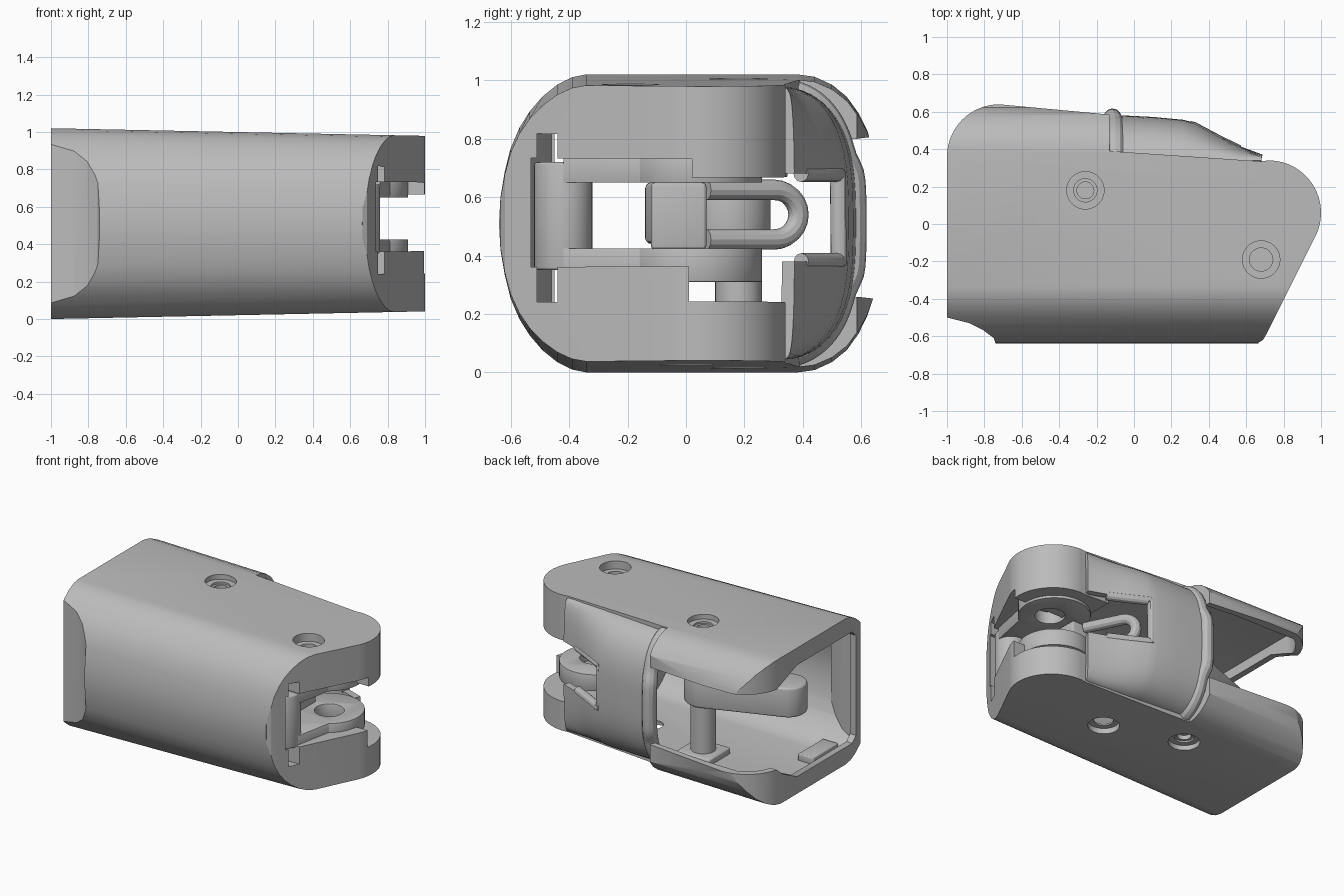
import bpy, bmesh, math
from mathutils import Vector

if "Cube" in bpy.data.objects:
    bpy.data.objects.remove(bpy.data.objects["Cube"])

grey = bpy.data.materials.new("plain_grey")
grey.diffuse_color = (0.5, 0.5, 0.5, 1)
grey.use_nodes = True
grey.node_tree.nodes["Principled BSDF"].inputs["Base Color"].default_value = grey.diffuse_color


def make(name, bm):
    bmesh.ops.recalc_face_normals(bm, faces=bm.faces)
    me = bpy.data.meshes.new(name)
    bm.to_mesh(me)
    bm.free()
    ob = bpy.data.objects.new(name, me)
    bpy.context.collection.objects.link(ob)
    me.materials.append(grey)
    return ob


def prism(name, pts, lo, hi, axis="z"):
    """Extrude a 2D outline: (x, y) along z, or (y, z) along x."""
    bm = bmesh.new()
    put = (lambda p, t: (p[0], p[1], t)) if axis == "z" else (lambda p, t: (t, p[0], p[1]))
    a = [bm.verts.new(put(p, lo)) for p in pts]
    b = [bm.verts.new(put(p, hi)) for p in pts]
    bm.faces.new(a)
    bm.faces.new(b)
    n = len(pts)
    for i in range(n):
        j = (i + 1) % n
        bm.faces.new((a[i], a[j], b[j], b[i]))
    return make(name, bm)


def box(name, x, y, z):
    return prism(name, [(x[0], y[0]), (x[1], y[0]), (x[1], y[1]), (x[0], y[1])], *z)


def arc(c, r, a0, a1, n=16):
    return [(c[0] + r * math.cos(math.radians(a0 + (a1 - a0) * i / n)),
             c[1] + r * math.sin(math.radians(a0 + (a1 - a0) * i / n))) for i in range(n + 1)]


def cyl(name, c, r, z):
    return prism(name, arc(c, r, 0, 360, 40)[:-1], *z)


def bake(ob):
    bpy.context.view_layer.update()
    me = bpy.data.meshes.new_from_object(ob.evaluated_get(bpy.context.evaluated_depsgraph_get()))
    ob.modifiers.clear()
    ob.data = me


def boolean(ob, other, op="DIFFERENCE"):
    m = ob.modifiers.new("cut", "BOOLEAN")
    m.operation, m.solver, m.object = op, "EXACT", other
    bake(ob)
    bpy.data.objects.remove(other)


def bevel(ob, w, seg=3):
    m = ob.modifiers.new("bevel", "BEVEL")
    m.width, m.segments, m.limit_method = w, seg, "ANGLE"
    m.angle_limit = math.radians(40)
    bake(ob)


# cross-section of the housing: softly bulged front, tighter rounding at the back
MID = 0.51
front = [(-.64, .51), (-.635, .6), (-.62, .69), (-.6, .77), (-.57, .84), (-.535, .895),
         (-.49, .945), (-.44, .985), (-.39, 1.01), (-.34, 1.02)]
back = [(.38, 1.02), (.44, 1.012), (.5, .985), (.55, .945), (.59, .89), (.62, .83), (.64, .77), (.65, .7)]
upper = front + back
section = upper + [(y, 2 * MID - z) for y, z in reversed(upper[1:])]
inner = [(y * .92, MID + (z - MID) * .9) for y, z in section]

# plan outlines of the housing and of its hollow
plan = ([(-1, -.5), (-.88, -.53), (-.81, -.565), (-.75, -.61), (-.72, -.7),
         (.655, -.7), (.665, -.635), (.69, -.62), (.71, -.585)]
        + arc((.72, .06), .28, -25, 90) + [(.68, .335), (-.13, .39), (-.13, .585)]
        + arc((-.72, .36), .28, 90, 180))
hollow = ([(-.955, -.46), (-.87, -.485), (-.79, -.525), (-.73, -.56), (-.68, -.7),
           (.5, -.7), (.5, .7), (-.08, .7), (-.08, .54)] + arc((-.72, .36), .235, 90, 180))

housing = prism("housing", section, -1.2, 1.2, "x")
boolean(housing, prism("plan_cutter", plan, -.5, 1.5), "INTERSECT")
cavity = prism("cavity", inner, -1.3, 1.2, "x")
boolean(cavity, prism("hollow_cutter", hollow, -.5, 1.5), "INTERSECT")
boolean(housing, cavity)

# open end framed by a low lip, running round into the open back bay
mouth = [(-.45, .16), (-.41, .12), (.2, .12), (.36, .2), (.42, .25), (.9, .25),
         (.9, .81), (.42, .81), (.36, .84), (.2, .9), (-.41, .9), (-.45, .86)]
boolean(housing, prism("mouth_cutter", mouth, -1.2, -.9, "x"))

# back bay, jaw gap between the end blocks, narrow hinge slot
for x, y, z in (((-.93, -.05), (.302, .8), (.25, .81)),
                ((.4, 1.1), (-.53, .02), (.35, .75)),
                ((.41, 1.11), (.01, .6), (.22, .68)),
                ((.42, 1.12), (-.51, -.44), (.22, .84))):
    boolean(housing, box("gap_cutter", x, y, z))

# stepped screw recesses on both plates
pivot = (-.26, .18)
for c, z0, z1, z2 in ((pivot, 1.2, .985, .9), ((.68, -.19), 1.2, .96, .88),
                      (pivot, -.2, .035, .12), ((.25, 0), -.2, .04, .12)):
    boolean(housing, cyl("recess_cutter", c, .1, sorted((z0, z1))))
    boolean(housing, cyl("bore_cutter", c, .062, sorted((z0, z2))))

# slight narrowing towards the jaw end
for v in housing.data.vertices:
    v.co.z = MID + (v.co.z - MID) * (1 - .04 * (v.co.x + 1))


# curved back panel, narrowing to the jaw, with a notch
def panel_point(x, ymax, u):
    return Vector((x, .33 + (ymax - .33) * math.sqrt(max(0, 1 - abs(u) ** 3)), MID + .445 * u))


stations = ((-.1, .56), (.1, .55), (.26, .535), (.32, .52), (.44, .455), (.56, .395), (.68, .35))
us = [math.sin(math.pi / 2 * (i / 14 - 1)) for i in range(29)]
bm = bmesh.new()
rows = [[bm.verts.new(panel_point(x, y, u)) for u in us] for x, y in stations]
for a, b in zip(rows, rows[1:]):
    for i in range(len(us) - 1):
        bm.faces.new((a[i], a[i + 1], b[i + 1], b[i]))
panel = make("back_panel", bm)
solid = panel.modifiers.new("solid", "SOLIDIFY")
solid.thickness, solid.offset = .045, 0
bake(panel)
boolean(panel, box("notch_cutter", (.3, .9), (.1, .9), (.38, .68)))


def tube(name, pts, r):
    cu = bpy.data.curves.new(name, "CURVE")
    cu.dimensions, cu.bevel_depth, cu.bevel_resolution, cu.use_fill_caps = "3D", r, 4, True
    sp = cu.splines.new("POLY")
    sp.points.add(len(pts) - 1)
    for p, q in zip(sp.points, pts):
        p.co = (*q, 1)
    tmp = bpy.data.objects.new(name, cu)
    bpy.context.collection.objects.link(tmp)
    bpy.context.view_layer.update()
    me = bpy.data.meshes.new_from_object(tmp.evaluated_get(bpy.context.evaluated_depsgraph_get()))
    bpy.data.objects.remove(tmp)
    ob = bpy.data.objects.new(name, me)
    bpy.context.collection.objects.link(ob)
    me.materials.clear()
    me.materials.append(grey)
    return ob


# raised rim on the panel edge, swelling outwards at mid height
rim = []
for i in range(49):
    u = math.sin(math.pi / 2 * (i / 24 - 1))
    p = panel_point(-.1, .55, u)
    swell = max(0, min(1, (.52 - abs(u)) / .15))
    p.y += .02 * swell
    p.x -= .015 * swell
    rim.append(p)
tube("panel_rim", rim, .048)

# raised frame round the notch
low, high = (.38 - MID) / .445, (.68 - MID) / .445
edge = stations[3:6]
frame = ([panel_point(x, y, low) for x, y in reversed(edge)]
         + [panel_point(.3, .525, low), panel_point(.3, .525, high)]
         + [panel_point(x, y, high) for x, y in edge])
tube("notch_frame", frame, .028)

# hinge rings with arms reaching the front hinge barrel
for name, z in (("upper", (.65, .75)), ("lower", (.31, .425))):
    ring = cyl(name + "_hinge_ring", (.68, .03), .23, z)
    boolean(ring, prism("arm", [(.48, -.42), (.76, -.42), (.82, -.12), (.8, .03), (.48, .03)], *z), "UNION")
    boolean(ring, cyl("hole_cutter", (.70, .01), .095, (0, 1)))
    bevel(ring, .008, 2)
bevel(prism("hinge_barrel", arc((.66, -.42), .1, -90, 90) + [(.6, -.32), (.6, -.52)], .35, .72), .012)

# wire hook in the notch
half = [(.07, .085)] + [(.30 + .085 * math.cos(t), .085 * math.sin(t))
                        for t in [math.radians(90 - 15 * i) for i in range(13)]] + [(.07, -.085)]
tube("wire_hook", [(.5 - .5 * y, y, .54 + z) for y, z in half], .035)
bevel(box("hook_block", (.38, .56), (-.12, .07), (.42, .65)), .015)

# pivot boss between the plates, with square feet
cyl("pivot_boss", pivot, .08, (.09, .91))
for name, z in (("lower_foot", (.06, .11)), ("upper_foot", (.91, .958))):
    foot = box(name, (-.39, -.13), (.06, .3), z)
    bevel(foot, .015)
    boolean(foot, cyl("bore_cutter", pivot, .045, (0, 1.1)))

# latch lever swinging on the boss
a, b = Vector((-.26, .15)), Vector((-.78, -.02))
ang = math.degrees(math.atan2(b.y - a.y, b.x - a.x))
lever = prism("latch_lever", arc(a, .14, ang + 270, ang + 90) + arc(b, .12, ang + 90, ang - 90), .44, .65)
bevel(lever, .02)

# small catch on the floor near the open end
bevel(box("floor_catch", (-.9, -.78), (-.4, -.12), (.04, .1)), .01)

# smooth curves, crisp edges
bpy.ops.object.select_all(action="SELECT")
bpy.context.view_layer.objects.active = housing
bpy.ops.object.shade_smooth_by_angle(angle=math.radians(28))
